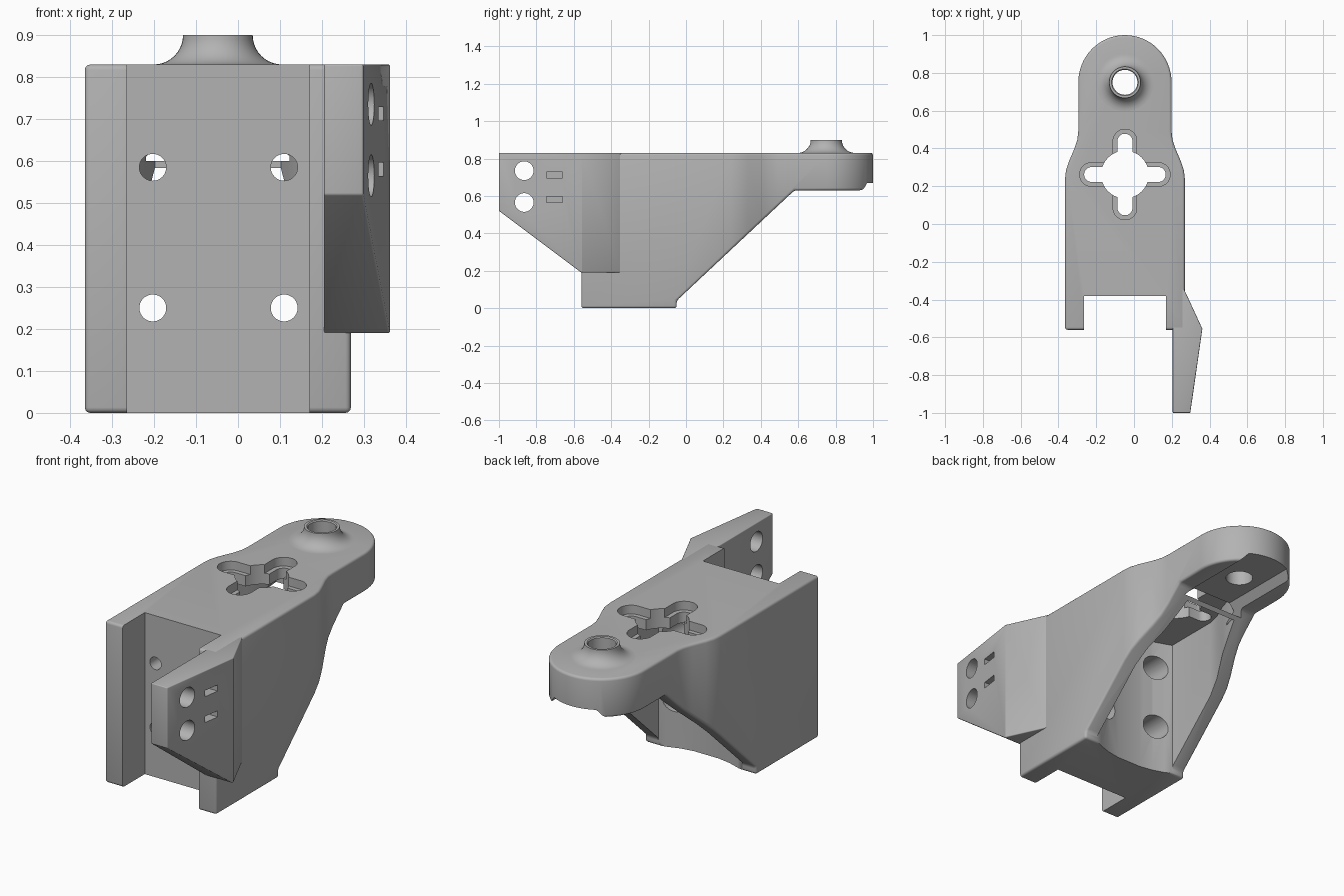
import bpy, bmesh, math
from mathutils import Vector, Matrix

cube = bpy.data.objects.get("Cube")
if cube:
    bpy.data.objects.remove(cube, do_unlink=True)

GREY = (0.45, 0.45, 0.45, 1)
mat = bpy.data.materials.new("plain grey")
mat.use_nodes = True
mat.diffuse_color = GREY
mat.node_tree.nodes["Principled BSDF"].inputs["Base Color"].default_value = GREY

CX = -0.048          # centre line of the body
TOP = 0.83           # top plate height
ARM_Y = 0.75         # centre of the rounded end


def make(name, bm):
    bmesh.ops.recalc_face_normals(bm, faces=bm.faces)
    mesh = bpy.data.meshes.new(name)
    bm.to_mesh(mesh)
    bm.free()
    mesh.materials.append(mat)
    ob = bpy.data.objects.new(name, mesh)
    bpy.context.collection.objects.link(ob)
    return ob


def prism(name, pts, axis, lo, hi):
    """Extrude a 2D outline along x (points are y, z) or z (points are x, y)."""
    place = {"x": lambda a, b: (lo, a, b), "z": lambda a, b: (a, b, lo)}[axis]
    step = Vector((hi - lo, 0, 0)) if axis == "x" else Vector((0, 0, hi - lo))
    bm = bmesh.new()
    face = bm.faces.new([bm.verts.new(place(*p)) for p in pts])
    ext = bmesh.ops.extrude_face_region(bm, geom=[face])["geom"]
    bmesh.ops.translate(bm, vec=step, verts=[v for v in ext if isinstance(v, bmesh.types.BMVert)])
    return make(name, bm)


def box(name, x, y, z):
    return prism(name, [(x[0], y[0]), (x[1], y[0]), (x[1], y[1]), (x[0], y[1])], "z", *z)


def rod(name, centre, radius, length, axis):
    bm = bmesh.new()
    turn = {"x": Matrix.Rotation(math.pi / 2, 4, "Y"),
            "y": Matrix.Rotation(math.pi / 2, 4, "X"), "z": Matrix()}[axis]
    bmesh.ops.create_cone(bm, cap_ends=True, segments=40, radius1=radius, radius2=radius,
                          depth=length, matrix=Matrix.Translation(centre) @ turn)
    return make(name, bm)


def apply(ob, kind, **settings):
    mod = ob.modifiers.new(kind, kind)
    for key, value in settings.items():
        setattr(mod, key, value)
    bpy.context.view_layer.objects.active = ob
    bpy.ops.object.modifier_apply(modifier=mod.name)


def combine(ob, tool, operation="DIFFERENCE"):
    tool.hide_render = True
    apply(ob, "BOOLEAN", object=tool, operation=operation, solver="EXACT")
    bpy.data.objects.remove(tool, do_unlink=True)


def soften(ob, width):
    apply(ob, "BEVEL", width=width, segments=3, limit_method="ANGLE",
          angle_limit=math.radians(35))


def stadium(half, reach, turned):
    """Long slot outline around the cross centre."""
    pts = []
    for i in range(24):
        a = 2 * math.pi * (i + 0.5) / 24
        u = half * math.cos(a) + math.copysign(reach - half, math.cos(a))
        v = half * math.sin(a)
        pts.append((CX + v, CROSS_Y + u) if turned else (CX + u, CROSS_Y + v))
    return pts


# Body: plan outline intersected with the side profile
side = [(0.317, -0.56), (0.317, 0.24), (0.312, 0.285), (0.297, 0.33),
        (0.267, 0.40), (0.252, 0.445), (0.247, 0.49)]
arc = [(0.247 * math.cos(math.pi * i / 32), ARM_Y + 0.25 * math.sin(math.pi * i / 32))
       for i in range(33)]
outline = side + arc + [(-x, y) for x, y in reversed(side)]
body = prism("bracket_body", [(CX + x, y) for x, y in outline], "z", -0.1, TOP)
profile = [(-0.7, 0), (-0.05, 0), (-0.05, 0.04), (0.58, 0.63), (1.1, 0.63), (1.1, 1), (-0.7, 1)]
combine(body, prism("side_profile", profile, "x", -0.6, 0.6), "INTERSECT")
soften(body, 0.013)

# Hollow underside between the side ribs
half = [(0.07, -0.097), (0.14, -0.085), (0.2, -0.065), (0.24, -0.05), (0.24, 0.24),
        (0.225, 0.31), (0.185, 0.4), (0.165, 0.47), (0.15, 0.53)]
hollow = half + [(-x, y) for x, y in reversed(half)]
combine(body, prism("hollow", [(CX + x, y) for x, y in hollow], "z", -0.2, 0.73))

# Shallow channel under the arm, with sloping sides
bm = bmesh.new()
ring = [bm.verts.new((CX + x, 0.45, z)) for x, z in
        [(-0.18, 0.6), (-0.15, 0.635), (-0.12, 0.67), (0.12, 0.67), (0.15, 0.635), (0.18, 0.6)]]
ext = bmesh.ops.extrude_face_region(bm, geom=[bm.faces.new(ring)])["geom"]
bmesh.ops.translate(bm, vec=(0, 0.7, 0), verts=[v for v in ext if isinstance(v, bmesh.types.BMVert)])
combine(body, make("channel", bm))

# Front slot
combine(body, box("front_slot", (-0.264, 0.17), (-0.8, -0.38), (-0.2, 1)))

# Mounting holes, counterbored from behind
for x in (-0.203, 0.11):
    for z in (0.25, 0.585):
        combine(body, rod("bolt_hole", (x, -0.2, z), 0.032, 0.7, "y"))
        combine(body, rod("counterbore", (x, -0.13, z), 0.065, 0.26, "y"))

# Cross opening with stepped slots
CROSS_Y = 0.262
for turned in (False, True):
    combine(body, prism("slot_step", stadium(0.063, 0.24, turned), "z", 0.785, 1))
    combine(body, prism("slot", stadium(0.04, 0.216, turned), "z", 0.6, 1))
combine(body, rod("centre_hole", (CX, CROSS_Y, 0.8), 0.126, 0.5, "z"))
combine(body, rod("arm_hole", (CX, ARM_Y, 0.8), 0.066, 0.6, "z"))

# Flared collar round the arm hole
section = [(0.066, TOP - 0.01), (0.066, 0.895), (0.071, 0.9)]
for i in range(11):
    a = math.pi / 2 * i / 10
    section.append((0.153 - 0.07 * math.cos(a), 0.9 - 0.07 * math.sin(a)))
section.append((0.153, TOP - 0.01))
bm = bmesh.new()
verts = [bm.verts.new((r, 0, z)) for r, z in section]
edges = [bm.edges.new((a, b)) for a, b in zip(verts, verts[1:])]
bmesh.ops.spin(bm, geom=verts + edges, axis=(0, 0, 1), cent=(0, 0, 0),
               angle=2 * math.pi, steps=40, use_duplicate=False)
bmesh.ops.remove_doubles(bm, verts=bm.verts, dist=0.0005)
bmesh.ops.translate(bm, vec=(CX, ARM_Y, 0), verts=bm.verts)
collar = make("collar", bm)

# Forward flange on the left side
plan = [(0.205, -1), (0.298, -1), (0.362, -0.555), (0.265, -0.345), (0.205, -0.345)]
flange = prism("side_flange", plan, "z", 0, TOP)
slope = [(-1.1, 0.595), (-0.56, 0.19), (-0.2, 0.19), (-0.2, 1), (-1.1, 1)]
combine(flange, prism("flange_profile", slope, "x", 0, 0.6), "INTERSECT")
soften(flange, 0.013)
for z_hole, z_slit in ((0.735, 0.713), (0.565, 0.58)):
    combine(flange, rod("cable_hole", (0.25, -0.865, z_hole), 0.05, 0.5, "x"))
    combine(flange, box("tie_slit", (0.265, 0.5), (-0.745, -0.66), (z_slit - 0.016, z_slit + 0.016)))

# Smooth rounded faces, keep hard edges
for ob in (body, collar, flange):
    bpy.ops.object.select_all(action="DESELECT")
    ob.select_set(True)
    bpy.context.view_layer.objects.active = ob
    bpy.ops.object.shade_smooth_by_angle(angle=math.radians(32))
